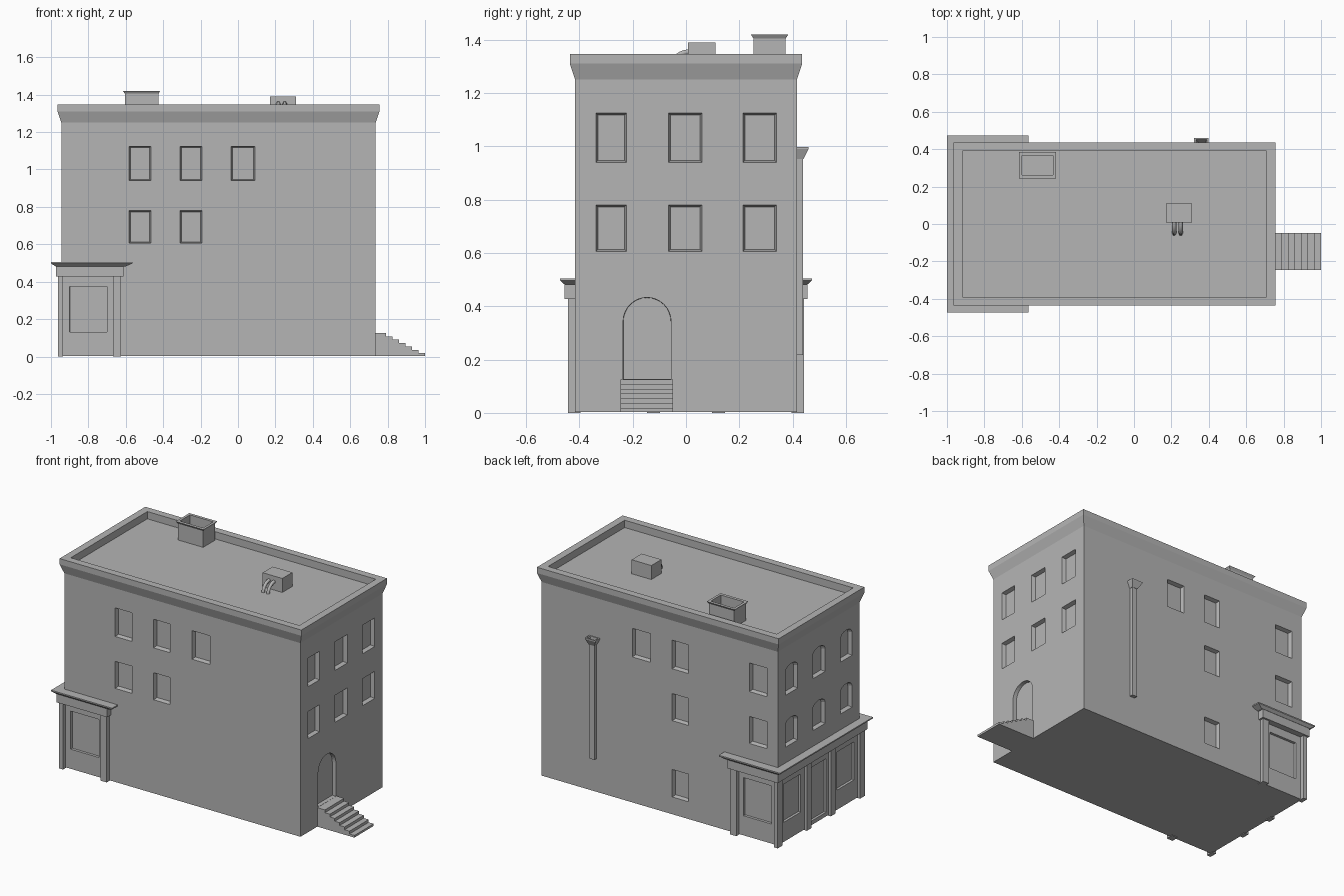
import bpy, bmesh, math
from mathutils import Vector

if "Cube" in bpy.data.objects:
    bpy.data.objects.remove(bpy.data.objects["Cube"])

grey = bpy.data.materials.new("plain_grey")
grey.use_nodes = True
grey.diffuse_color = (0.46, 0.46, 0.46, 1)
grey.node_tree.nodes["Principled BSDF"].inputs["Base Color"].default_value = grey.diffuse_color


def loft(bm, rings):
    """Skin a stack of matching rings and cap both ends."""
    loops = [[bm.verts.new(p) for p in ring] for ring in rings]
    n = len(loops[0])
    for a, b in zip(loops, loops[1:]):
        for i in range(n):
            j = (i + 1) % n
            bm.faces.new((a[i], a[j], b[j], b[i]))
    bm.faces.new(loops[0][::-1])
    bm.faces.new(loops[-1])


def finish(name, bm):
    bmesh.ops.recalc_face_normals(bm, faces=bm.faces)
    mesh = bpy.data.meshes.new(name)
    bm.to_mesh(mesh)
    bm.free()
    mesh.materials.append(grey)
    obj = bpy.data.objects.new(name, mesh)
    bpy.context.scene.collection.objects.link(obj)
    return obj


def make(name, rings):
    bm = bmesh.new()
    loft(bm, rings)
    return finish(name, bm)


def rect(x0, x1, y0, y1, z):
    return [(x0, y0, z), (x1, y0, z), (x1, y1, z), (x0, y1, z)]


def box(name, x0, x1, y0, y1, z0, z1):
    return make(name, [rect(x0, x1, y0, y1, z) for z in (z0, z1)])


# Building shell with flared cornice, parapet and sunken roof
X0, X1, Y = -0.945, 0.736, 0.416


def shell_ring(grow, z):
    return rect(X0 - grow, X1 + grow, -Y - grow, Y + grow, z)


body = make("building_body", [
    shell_ring(0, 0.004), shell_ring(0, 1.25), shell_ring(0.02, 1.31),
    shell_ring(0.02, 1.347), shell_ring(-0.027, 1.347), shell_ring(-0.027, 1.30)])

# Wall openings: a point on a wall is placed by position along it, height and depth
WALLS = {
    "front": lambda u, z, d: (u, -Y + d, z),
    "back": lambda u, z, d: (u, Y - d, z),
    "stair_end": lambda u, z, d: (X1 - d, u, z),
    "shop_end": lambda u, z, d: (X0 + d, u, z),
}


def outline(u0, u1, z0, z1, rise=0.0, steps=8):
    """Opening outline, with an elliptical head when rise is above zero."""
    pts = [(u0, z0), (u1, z0)]
    if not rise:
        return pts + [(u1, z1), (u0, z1)]
    mid, half = (u0 + u1) / 2, (u1 - u0) / 2
    for i in range(steps + 1):
        a = math.pi * i / steps
        pts.append((mid + half * math.cos(a), z1 - rise + rise * math.sin(a)))
    return pts


cutters = bmesh.new()


def opening(wall, pts, depth=0.025, inset=0.007):
    place = WALLS[wall]
    us, zs = [p[0] for p in pts], [p[1] for p in pts]
    cu, cz = (min(us) + max(us)) / 2, (min(zs) + max(zs)) / 2
    su = 1 - 2 * inset / (max(us) - min(us))
    sz = 1 - 2 * inset / (max(zs) - min(zs))
    inner = [(cu + (u - cu) * su, cz + (z - cz) * sz) for u, z in pts]
    loft(cutters, [[place(u, z, -0.01) for u, z in pts],
                   [place(u, z, 0) for u, z in pts],
                   [place(u, z, depth) for u, z in inner]])


TOP, MID, LOW = (0.94, 1.124), (0.606, 0.78), (0.115, 0.292)
LEFT, CENTRE, RIGHT, CORNER = (-0.583, -0.465), (-0.31, -0.193), (-0.037, 0.091), (-0.868, -0.742)

for span, row in [(LEFT, TOP), (CENTRE, TOP), (RIGHT, TOP), (LEFT, MID), (CENTRE, MID)]:
    opening("front", outline(*span, *row))
for span, row in [(RIGHT, TOP), (CENTRE, TOP), (CORNER, TOP), (CENTRE, MID), (CORNER, MID), (CENTRE, LOW)]:
    opening("back", outline(*span, *row))
for row in (TOP, MID):
    for span in [(-0.338, -0.223), (-0.065, 0.06), (0.214, 0.339)]:
        opening("stair_end", outline(*span, *row))
        opening("shop_end", outline(*span, *row, rise=0.035))

# Arched entrance, shop windows and shop door
opening("stair_end", outline(-0.236, -0.056, 0.127, 0.433, rise=0.09, steps=16), inset=0.001)
for wall in ("front", "back"):
    opening(wall, outline(-0.9, -0.7, 0.13, 0.375), depth=0.015, inset=0.001)
for span, low in [((-0.36, -0.185), 0.13), ((-0.075, 0.075), 0.03), ((0.185, 0.36), 0.13)]:
    opening("shop_end", outline(*span, low, 0.375), depth=0.015, inset=0.001)

cutter = finish("opening_cutter", cutters)
cutter.hide_render = True
cut = body.modifiers.new("openings", "BOOLEAN")
cut.operation = "DIFFERENCE"
cut.solver = "EXACT"
cut.object = cutter
bpy.context.view_layer.objects.active = body
bpy.ops.object.modifier_apply(modifier=cut.name)
bpy.data.objects.remove(cutter)

# Shop front: pilasters, fascia and projecting crown around three sides
for side, s in (("front", -1), ("back", 1)):
    ys = sorted((s * 0.395, s * 0.443))
    box(side + "_corner_pilaster", -0.963, -0.935, *ys, 0, 0.43)
    box(side + "_inner_pilaster", -0.668, -0.625, *ys, 0, 0.43)
    ys = sorted((s * 0.097, s * 0.146))
    box(side + "_end_pilaster", -0.963, -0.935, *ys, 0, 0.43)
box("shop_fascia", -0.972, -0.613, -0.455, 0.455, 0.427, 0.486)
make("shop_crown", [rect(-0.975, -0.6, -0.456, 0.456, 0.482),
                    rect(-1, -0.565, -0.473, 0.473, 0.497),
                    rect(-1, -0.565, -0.473, 0.473, 0.505)])

# Entrance stairs from a stepped profile
STEPS = 7
profile = [(X1 - 0.01, 0.004), (1.0, 0.004)]
for i in range(STEPS):
    z = 0.018 * (i + 1)
    x = 1.0 - 0.035 * i
    profile += [(x, z), (x - 0.035, z)]
profile[-1] = (X1 - 0.01, profile[-1][1])
make("entrance_stairs", [[(x, y, z) for x, z in profile] for y in (-0.245, -0.049)])

# Chimney with flared rim and open top
make("chimney", [
    rect(-0.605, -0.425, 0.253, 0.374, 1.295), rect(-0.605, -0.425, 0.253, 0.374, 1.405),
    rect(-0.615, -0.416, 0.243, 0.384, 1.42), rect(-0.598, -0.432, 0.263, 0.365, 1.42),
    rect(-0.598, -0.432, 0.263, 0.365, 1.36)])

# Rooftop unit with two bent hoses
box("roof_unit", 0.17, 0.31, 0.008, 0.11, 1.295, 1.39)
for i, x in enumerate((0.215, 0.25)):
    curve = bpy.data.curves.new("roof_hose", "CURVE")
    curve.dimensions = "3D"
    curve.bevel_depth = 0.011
    curve.bevel_resolution = 1
    spline = curve.splines.new("POLY")
    spline.points.add(6)
    for k, p in enumerate(spline.points):
        a = math.pi / 2 * k / 6
        p.co = (x, 0.012 - 0.063 * math.sin(a), 1.297 + 0.057 * math.cos(a), 1)
    curve.use_fill_caps = True
    curve.materials.append(grey)
    hose = bpy.data.objects.new("roof_hose_%d" % (i + 1), curve)
    bpy.context.scene.collection.objects.link(hose)

# Rain pipe with open funnel head
box("rain_pipe", 0.345, 0.381, Y - 0.005, 0.439, 0.218, 0.965)
make("rain_pipe_funnel", [
    rect(0.343, 0.383, Y - 0.003, 0.441, 0.952), rect(0.322, 0.398, Y - 0.003, 0.46, 0.99),
    rect(0.322, 0.398, Y - 0.003, 0.46, 0.998), rect(0.331, 0.389, Y + 0.005, 0.452, 0.998),
    rect(0.345, 0.381, Y + 0.006, 0.437, 0.97)])
